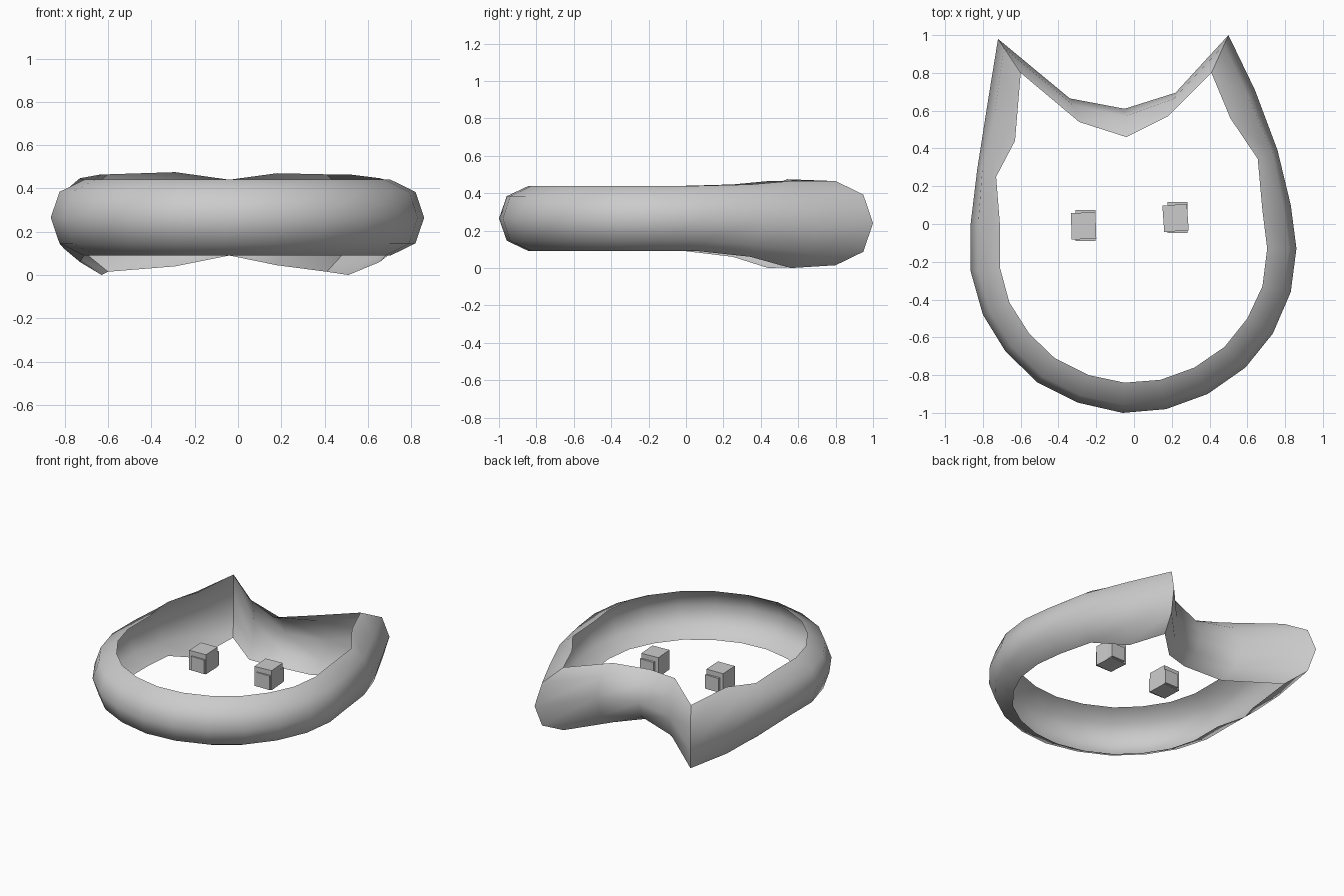
import bpy, math

if "Cube" in bpy.data.objects:
    bpy.data.objects.remove(bpy.data.objects["Cube"])

# Stations around the head outline: outer x, outer y, inner x, inner y
stations = [
    (.50, 1.0, .41, .80), (.64, .71, .51, .56), (.76, .39, .655, .345),
    (.83, .10, .68, .07), (.86, -.13, .705, -.13), (.83, -.36, .68, -.33),
    (.735, -.58, .60, -.50), (.59, -.76, .48, -.65), (.39, -.90, .32, -.76),
    (.17, -.98, .14, -.825), (-.06, -1.0, -.05, -.84), (-.30, -.945, -.24, -.80),
    (-.51, -.84, -.42, -.71), (-.68, -.675, -.555, -.58), (-.80, -.48, -.66, -.415),
    (-.865, -.25, -.71, -.23), (-.865, 0, -.71, 0), (-.83, .29, -.73, .25),
    (-.775, .64, -.63, .44), (-.72, .98, -.60, .80), (-.34, .665, -.29, .54),
    (-.05, .61, -.04, .46), (.22, .695, .18, .57)]
# Stations where the band flares: (bottom z, top z)
flare = {0: (.015, .465), 1: (0, .465), 2: (.06, .447), 17: (.06, .447),
         18: (0, .465), 19: (.015, .465), 20: (.04, .475), 22: (.045, .47)}
# Half-round channel section: outward fraction, height fraction
section = [(0, 1), (.74, .68), (1, 0), (.74, -.68), (0, -1)]


def make_band():
    verts, faces = [], []
    n, m = len(stations), len(section)
    for i, (ox, oy, ix, iy) in enumerate(stations):
        lo, hi = flare.get(i, (.09, .44))
        mid, half = (lo + hi) / 2, (hi - lo) / 2
        verts += [(ix + (ox - ix) * u, iy + (oy - iy) * u, mid + half * v) for u, v in section]
    for i in range(n):
        j = (i + 1) % n
        faces += [(i * m + k, i * m + k + 1, j * m + k + 1, j * m + k) for k in range(m - 1)]
    mesh = bpy.data.meshes.new("head_band")
    mesh.from_pydata(verts, [], faces)
    ob = bpy.data.objects.new("head_band", mesh)
    bpy.context.collection.objects.link(ob)
    bpy.context.view_layer.objects.active = ob
    ob.select_set(True)
    bpy.ops.object.shade_smooth_by_angle(angle=math.radians(60))
    ob.select_set(False)


def box(name, loc, size, turn):
    bpy.ops.mesh.primitive_cube_add(size=1, location=loc, rotation=(0, 0, math.radians(turn)))
    ob = bpy.context.object
    ob.name = name
    ob.scale = size
    ob.select_set(False)


# Open cat-head band
make_band()

# Eyes: small block with a slightly proud inner block
for side, x, y, turn in (("left", -.267, -.01, 2), ("right", .22, .032, 4)):
    box(side + "_eye", (x, y, .265), (.13, .14, .14), turn)
    box(side + "_eye_panel", (x + .01, y + .002, .25), (.105, .165, .10), 0)
